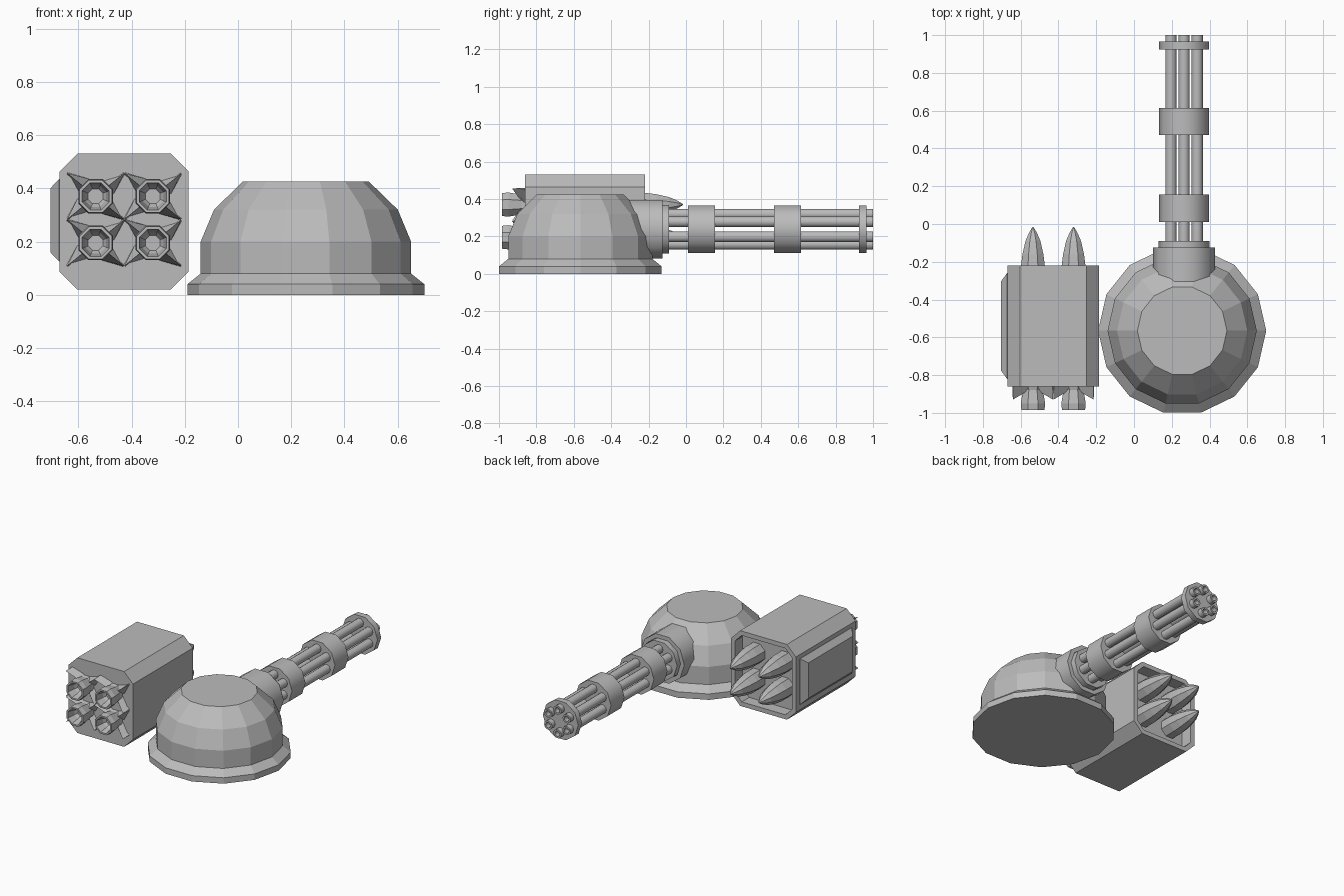
import bpy, bmesh
from math import cos, sin, pi, radians
from mathutils import Vector

if "Cube" in bpy.data.objects:
    bpy.data.objects.remove(bpy.data.objects["Cube"])

grey = bpy.data.materials.new("plain grey")
grey.use_nodes = True
COLOUR = (0.5, 0.5, 0.5, 1)
grey.diffuse_color = COLOUR
grey.node_tree.nodes["Principled BSDF"].inputs["Base Color"].default_value = COLOUR


def skin(name, loops, smooth=None):
    """Bridge a row of equal-length point loops and cap both ends."""
    bm = bmesh.new()
    rings = [[bm.verts.new(p) for p in loop] for loop in loops]
    n = len(rings[0])
    for a, b in zip(rings, rings[1:]):
        for i in range(n):
            j = (i + 1) % n
            bm.faces.new((a[i], a[j], b[j], b[i]))
    bm.faces.new(rings[0])
    bm.faces.new(rings[-1])
    bmesh.ops.recalc_face_normals(bm, faces=bm.faces)
    mesh = bpy.data.meshes.new(name)
    bm.to_mesh(mesh)
    bm.free()
    mesh.materials.append(grey)
    if smooth:
        mesh.polygons.foreach_set("use_smooth", [True] * len(mesh.polygons))
        mesh.set_sharp_from_angle(angle=radians(smooth))
    obj = bpy.data.objects.new(name, mesh)
    bpy.context.collection.objects.link(obj)
    return obj


def lathe(name, profile, sides, centre, axis="y", turn=0.0, smooth=None):
    """Spin (radius, position) pairs around a line parallel to y or z."""
    u, v = centre
    loops = []
    for r, t in profile:
        ring = []
        for i in range(sides):
            a = 2 * pi * i / sides + turn
            p, q = u + r * cos(a), v + r * sin(a)
            ring.append((p, t, q) if axis == "y" else (p, q, t))
        loops.append(ring)
    return skin(name, loops, smooth)


# Turret dome with its flared foot
lathe("turret_dome", [(.445, 0), (.445, .04), (.395, .08), (.395, .2),
                      (.345, .32), (.237, .425)], 14, (.255, -.565), "z")

# Rotary gun: collar, clamps and six hollow barrels
GUN = (.265, .238)
lathe("gun_collar", [(.165, -.4), (.165, -.125), (.137, -.125), (.137, -.15)],
      10, GUN, smooth=40)
for name, r, start, end in (("gun_mount_ring", .135, -.2, -.09),
                            ("rear_clamp", .133, .01, .155),
                            ("middle_clamp", .133, .47, .615),
                            ("muzzle_clamp", .133, .925, .965)):
    lathe(name, [(r, start), (r, end)], 10, GUN, smooth=40)
for i in range(6):
    a = pi / 6 + i * pi / 3
    spot = (GUN[0] + .08 * cos(a), GUN[1] + .08 * sin(a))
    lathe(f"barrel_{i + 1}", [(.018, .9), (.018, 1), (.03, 1), (.03, -.15)],
          10, spot, smooth=40)

# Missile pod: chamfered box with a recess at the back
PX, PZ, CUT = -.4275, .275, .067


def octagon(y, inset=0):
    w, h, c = .2425 - inset, .255 - inset, CUT - inset * .6
    pts = [(w, h - c), (w - c, h), (c - w, h), (-w, h - c),
           (-w, c - h), (c - w, -h), (w - c, -h), (w, c - h)]
    return [(PX + x, y, PZ + z) for x, z in pts]


skin("missile_pod", [octagon(-.86), octagon(-.22), octagon(-.22, .03), octagon(-.3, .03)])


# Raised panel on the outer side of the pod
def panel(x, half_y, half_z):
    return [(x, -.54 + sy * half_y, .28 + sz * half_z)
            for sy, sz in ((-1, -1), (1, -1), (1, 1), (-1, 1))]


skin("pod_side_panel", [panel(-.66, .28, .155), panel(-.672, .28, .155),
                        panel(-.705, .235, .12)])

# Missiles: pointed nose, eight-sided body, hollow nozzle, four fins
for row, z in (("lower", .195), ("upper", .37)):
    for side, x in (("right", -.535), ("left", -.32)):
        tag = f"{row}_{side}"
        lathe(f"missile_{tag}",
              [(.03, -.91), (.043, -.93), (.055, -.985), (.066, -.985), (.07, -.95),
               (.057, -.88), (.068, -.84), (.068, -.22), (.06, -.16), (.043, -.09),
               (.022, -.045), (.002, -.015)], 8, (x, z), turn=pi / 8)
        for i in range(4):
            a = radians(39 if i % 2 == 0 else 141) + (pi if i > 1 else 0)
            out = Vector((cos(a), 0, sin(a)))
            across = Vector((-sin(a), 0, cos(a)))
            base = Vector((x, 0, z))

            def section(r, half, front, back):
                mid = base + out * r
                return [mid + Vector((0, front, 0)), mid + across * half + Vector((0, back, 0)),
                        mid - across * half + Vector((0, back, 0))]

            skin(f"fin_{tag}_{i + 1}", [section(.05, .04, -.89, -.85),
                                        section(.137, .004, -.93, -.85)])
